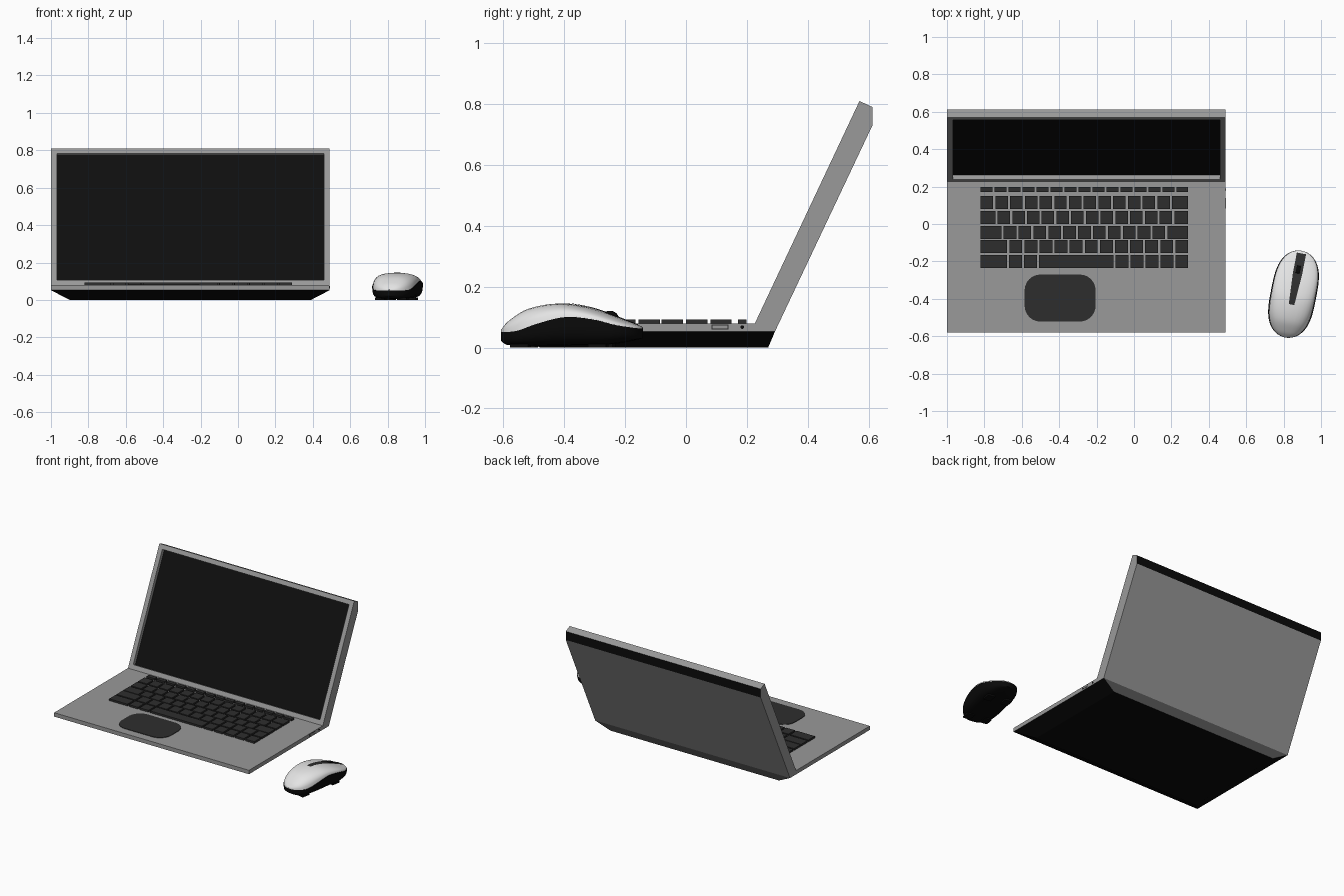
import bpy, bmesh, math
from mathutils import Matrix, Vector

if "Cube" in bpy.data.objects:
    bpy.data.objects.remove(bpy.data.objects["Cube"])


def mat(name, r, g=None, b=None):
    m = bpy.data.materials.new(name)
    m.diffuse_color = (r, g if g is not None else r, b if b is not None else r, 1)
    m.use_nodes = True
    m.node_tree.nodes["Principled BSDF"].inputs["Base Color"].default_value = m.diffuse_color
    return m


GREY = mat("casing_grey", 0.32)
BLACK = mat("underside_black", 0.003)
SCREEN = mat("screen_black", 0.0045)
KEY = mat("key_charcoal", 0.027)
DARK = mat("hinge_dark_grey", 0.11)
WHITE = mat("mouse_white", 0.78)


def finish(name, bm, mats):
    bmesh.ops.recalc_face_normals(bm, faces=bm.faces[:])
    me = bpy.data.meshes.new(name)
    bm.to_mesh(me)
    bm.free()
    for m in mats:
        me.materials.append(m)
    ob = bpy.data.objects.new(name, me)
    bpy.context.collection.objects.link(ob)
    return ob


def skin(bm, rings, closed=True):
    """Bridge rows of points into quads; returns (face, column) pairs."""
    rows = [[bm.verts.new(p) for p in r] for r in rings]
    n = len(rows[0])
    out = []
    for a, b in zip(rows, rows[1:]):
        for i in range(n if closed else n - 1):
            j = (i + 1) % n
            out.append((bm.faces.new((a[i], a[j], b[j], b[i])), i))
    return rows, out


def loft(bm, rings):
    rows, faces = skin(bm, rings)
    bm.faces.new(rows[0])
    bm.faces.new(rows[-1])
    bmesh.ops.recalc_face_normals(bm, faces=bm.faces[:])


def prism(bm, profile, x0, x1):
    loft(bm, [[(x, y, z) for y, z in profile] for x in (x0, x1)])


def box(bm, x0, x1, y0, y1, z0, z1):
    prism(bm, [(y0, z0), (y1, z0), (y1, z1), (y0, z1)], x0, x1)


X0, X1, TOP = -1.0, 0.49, 0.079

# upper deck of the base
bm = bmesh.new()
prism(bm, [(-0.58, 0.052), (0.292, 0.052), (0.226, TOP), (-0.58, TOP)], X0, X1)
finish("base_deck", bm, [GREY])

# tapered underside, with a grey rear slope
bm = bmesh.new()
rect = lambda x0, x1, y0, y1, z: [(x0, y0, z), (x1, y0, z), (x1, y1, z), (x0, y1, z)]
loft(bm, [rect(X0 + .1, X1 - .1, -.48, .27, 0), rect(X0, X1, -.58, .292, .052)])
for f in bm.faces:
    f.material_index = int(f.normal.y > 0.5)
finish("base_underside", bm, [BLACK, DARK])

# lid with recessed screen and black chamfer along its rear top edge
bm = bmesh.new()
prism(bm, [(0.226, TOP), (0.292, 0.052), (0.613, 0.731), (0.613, 0.79), (0.57, 0.81)], X0, X1)
for f in bm.faces:
    f.material_index = int(f.normal.y > 0.99)
front = min(bm.faces, key=lambda f: f.normal.y)
n = front.normal.copy()
bmesh.ops.inset_region(bm, faces=[front], thickness=0.031, use_even_offset=True)
glass = bmesh.ops.extrude_discrete_faces(bm, faces=[front])["faces"][0]
glass.material_index = 2
bmesh.ops.translate(bm, verts=glass.verts[:], vec=n * -0.025)
finish("lid", bm, [GREY, BLACK, SCREEN])

# keyboard: rows of (top y, bottom y, relative key widths)
KX0, KX1, GAP = -0.82, 0.29, 0.012
rows = [
    (0.198, 0.171, [1] * 15),
    (0.150, 0.080, [1] * 13 + [1.25]),
    (0.070, 0.000, [1.15] + [1] * 12 + [1.1]),
    (-0.010, -0.080, [1.55] + [1] * 11 + [1.55]),
    (-0.086, -0.156, [1.9] + [1] * 12),
    (-0.166, -0.236, [1.9, 1, 1, 5.1, 1, 1, 1, 1, 1]),
]
bm = bmesh.new()
for y1, y0, widths in rows:
    unit = (KX1 - KX0 + GAP) / sum(widths)
    x = KX0
    for w in widths:
        box(bm, x, x + w * unit - GAP, y0, y1, TOP - 0.002, 0.092)
        x += w * unit
finish("keys", bm, [KEY])

# rounded touchpad
bm = bmesh.new()
box(bm, -0.585, -0.205, -0.522, -0.27, TOP - 0.003, TOP + 0.003)
upright = [e for e in bm.edges if abs(e.verts[0].co.z - e.verts[1].co.z) > 0.004]
bmesh.ops.bevel(bm, geom=upright, offset=0.085, segments=6, profile=0.5, affect='EDGES')
finish("touchpad", bm, [KEY])

# side port and audio socket
bm = bmesh.new()
box(bm, X1 - .002, X1 + .001, 0.083, 0.140, 0.060, 0.075)
finish("port_rim", bm, [KEY])
bm = bmesh.new()
box(bm, X1 - .002, X1 + .002, 0.087, 0.136, 0.063, 0.072)
finish("port_tongue", bm, [GREY])
bm = bmesh.new()
prism(bm, [(0.185 + .006 * math.cos(k * math.pi / 6), 0.067 + .006 * math.sin(k * math.pi / 6))
           for k in range(12)], X1 - .002, X1 + .002)
finish("audio_socket", bm, [BLACK])

# ---- mouse: lofted along its length, tail (u=0) to nose (u=1) ----
LEN, HALF = 0.472, 0.122
PLACE = Matrix.Translation((0.853, -0.375, 0)) @ Matrix.Rotation(math.radians(-11), 4, 'Z')


def curve(points):
    """Smooth interpolation through (u, value) points."""
    def f(u):
        k = max(i for i in range(len(points) - 1) if points[i][0] <= u or i == 0)
        p = [points[min(max(k + d, 0), len(points) - 1)] for d in (-1, 0, 1, 2)]
        (ua, a), (ub, b), (uc, c), (ud, d) = p
        h = uc - ub
        t = (u - ub) / h
        m0, m1 = (c - a) / (uc - ua) * h, (d - b) / (ud - ub) * h
        return ((2*t**3 - 3*t*t + 1) * b + (t**3 - 2*t*t + t) * m0
                + (3*t*t - 2*t**3) * c + (t**3 - t*t) * m1)
    return f


z_top = curve([(0, .058), (.06, .088), (.2, .128), (.42, .145), (.6, .134), (.75, .113), (.88, .089), (1, .068)])
z_seam = curve([(0, .05), (.15, .055), (.3, .078), (.5, .1), (.7, .092), (.85, .074), (1, .062)])
z_low = curve([(0, .022), (.06, .008), (.55, .008), (.8, .012), (1, .03)])


def half_width(u):
    return HALF * max(1 - abs(2 * u - 1) ** 3.2, 0.0004) ** 0.5


def crown(u, x):
    """Height of the white shell at sideways offset x."""
    c = min(abs(x) / (half_width(u) * 0.96), 1) ** 1.25
    return z_seam(u) + (z_top(u) - z_seam(u)) * math.sqrt(1 - c * c) ** 0.8


N = 14
rings = []
for s in range(41):
    u = 0.5 - 0.5 * math.cos(math.pi * s / 40)
    w, zs, zb, y = half_width(u), z_seam(u), z_low(u), (u - 0.5) * LEN
    ring = []
    for k in range(N + 1):                      # white shell
        c = math.cos(math.pi * k / N)
        x = math.copysign(abs(c) ** 0.8, c) * w * 0.96
        ring.append((x, y, crown(u, x)))
    for k in range(N + 1):                      # black lower body
        c, sn = -math.cos(math.pi * k / N), math.sin(math.pi * k / N)
        ring.append((math.copysign(abs(c) ** 0.4, c) * w, y, zs - (zs - zb) * max(sn, 0) ** 0.7))
    rings.append([PLACE @ Vector(p) for p in ring])
bm = bmesh.new()
ends, faces = skin(bm, rings)
for f, i in faces:
    f.material_index = 0 if i < N else 1
    f.smooth = True
for r in (ends[0], ends[-1]):
    bm.faces.new(r).material_index = 1
mouse = finish("mouse_body", bm, [WHITE, BLACK])
bpy.context.view_layer.objects.active = mouse
mouse.select_set(True)
bpy.ops.object.shade_smooth_by_angle(angle=math.radians(40))

# dark strip down the middle of the mouse, widening to the nose
bm = bmesh.new()
strip = []
for s in range(21):
    u = 0.38 + 0.59 * s / 20
    hw = 0.015 + 0.010 * min(1, s / 12)
    strip.append([PLACE @ Vector((x, (u - 0.5) * LEN, crown(u, x) + 0.002))
                  for x in (-hw, -hw / 2, 0, hw / 2, hw)])
skin(bm, strip, closed=False)
finish("mouse_strip", bm, [KEY])

# scroll wheel
bm = bmesh.new()
bmesh.ops.create_cone(bm, cap_ends=True, segments=24, radius1=0.028, radius2=0.028, depth=0.022,
                      matrix=PLACE @ Matrix.Translation((0, 0.27 * LEN, z_top(0.77) - 0.017))
                      @ Matrix.Rotation(math.pi / 2, 4, 'Y'))
finish("scroll_wheel", bm, [BLACK])

# mouse feet
bm = bmesh.new()
for x in (-0.06, 0.06):
    for y in (-0.16, 0.10):
        bmesh.ops.create_cube(bm, size=1, matrix=PLACE @ Matrix.Translation((x, y, 0.006))
                              @ Matrix.Diagonal((0.05, 0.06, 0.012, 1)))
finish("mouse_feet", bm, [BLACK])
